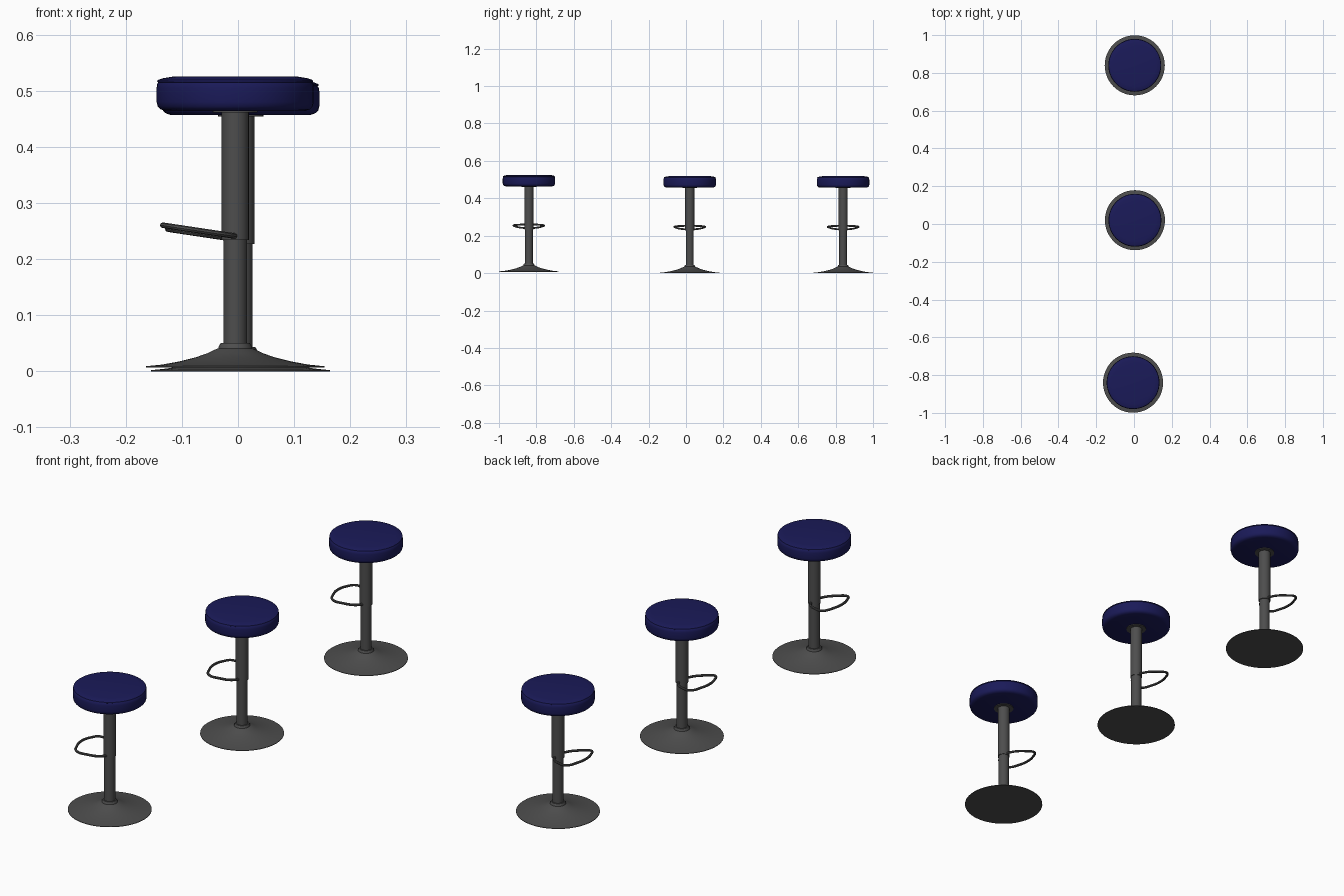
import bpy, bmesh
from math import sin, cos, pi, radians

if "Cube" in bpy.data.objects:
    bpy.data.objects.remove(bpy.data.objects["Cube"])


def material(name, rgb):
    m = bpy.data.materials.new(name)
    m.diffuse_color = (*rgb, 1)
    m.use_nodes = True
    m.node_tree.nodes["Principled BSDF"].inputs["Base Color"].default_value = m.diffuse_color
    return m


navy = material("navy_vinyl", (0.0105, 0.0105, 0.1))
steel = material("dark_steel", (0.075, 0.075, 0.075))


def finish(ob, mat, loc):
    ob.data.materials.append(mat)
    ob.location = loc
    bpy.ops.object.select_all(action='DESELECT')
    ob.select_set(True)
    bpy.context.view_layer.objects.active = ob
    bpy.ops.object.shade_smooth_by_angle(angle=radians(35))


def lathe(name, profile, mat, loc, n=48):
    """Revolve (radius, z) points, bottom to top, around the z axis."""
    bm = bmesh.new()
    rings = []
    for r, z in profile:
        if r == 0:
            rings.append([bm.verts.new((0, 0, z))] * n)
        else:
            rings.append([bm.verts.new((r * cos(2 * pi * i / n), r * sin(2 * pi * i / n), z))
                          for i in range(n)])
    for a, b in zip(rings, rings[1:]):
        for i in range(n):
            j = (i + 1) % n
            bm.faces.new(list(dict.fromkeys((a[i], a[j], b[j], b[i]))))
    bmesh.ops.recalc_face_normals(bm, faces=bm.faces)
    me = bpy.data.meshes.new(name)
    bm.to_mesh(me)
    bm.free()
    ob = bpy.data.objects.new(name, me)
    bpy.context.collection.objects.link(ob)
    finish(ob, mat, loc)


def footrest(name, mat, loc):
    """Closed, tilted loop of thin tube around the column."""
    half = [(-0.12, 0.045), (-0.097, 0.08), (-0.055, 0.071), (-0.01, 0.039)]
    pts = [(-0.129, 0)] + half + [(0.002, 0)] + [(x, -y) for x, y in reversed(half)]
    cu = bpy.data.curves.new(name, 'CURVE')
    cu.dimensions = '3D'
    cu.bevel_depth = 0.005
    cu.bevel_resolution = 2
    sp = cu.splines.new('BEZIER')
    sp.bezier_points.add(len(pts) - 1)
    sp.use_cyclic_u = True
    for p, (x, y) in zip(sp.bezier_points, pts):
        p.co = (x, y, 0.234 - 0.15 * x)
        p.handle_left_type = p.handle_right_type = 'AUTO'
    ob = bpy.data.objects.new(name, cu)
    bpy.context.collection.objects.link(ob)
    bpy.ops.object.select_all(action='DESELECT')
    ob.select_set(True)
    bpy.context.view_layer.objects.active = ob
    bpy.ops.object.convert(target='MESH')
    finish(bpy.context.object, mat, loc)


# flared foot with collar
BASE = [(0, 0), (0.159, 0), (0.159, 0.002), (0.13, 0.005), (0.1, 0.0105), (0.07, 0.018),
        (0.05, 0.025), (0.038, 0.031), (0.03, 0.034), (0.029, 0.038), (0.026, 0.043), (0, 0.043)]
# narrow tube sliding into a slightly wider sleeve
COLUMN = [(0, 0.03), (0.0212, 0.03), (0.0212, 0.227), (0.0242, 0.227), (0.0242, 0.465), (0, 0.465)]
PLATE = [(0, 0.454), (0.04, 0.454), (0.04, 0.462), (0, 0.462)]
# cushion with a piping seam below the top panel
SEAT = [(0, 0.457), (0.125, 0.457), (0.133, 0.46), (0.138, 0.465), (0.14, 0.473), (0.14, 0.498),
        (0.139, 0.505), (0.137, 0.508), (0.139, 0.509), (0.138, 0.512), (0.13, 0.515),
        (0.112, 0.518), (0, 0.518)]

stools = {"near": (-0.005, -0.84, 0.007), "middle": (0.005, 0.02, 0), "far": (0.004, 0.84, 0)}
for tag, loc in stools.items():
    lathe(tag + "_base", BASE, steel, loc)
    lathe(tag + "_column", COLUMN, steel, loc, 32)
    lathe(tag + "_seat_plate", PLATE, steel, loc, 32)
    lathe(tag + "_seat", SEAT, navy, loc)
    footrest(tag + "_footrest", steel, loc)
